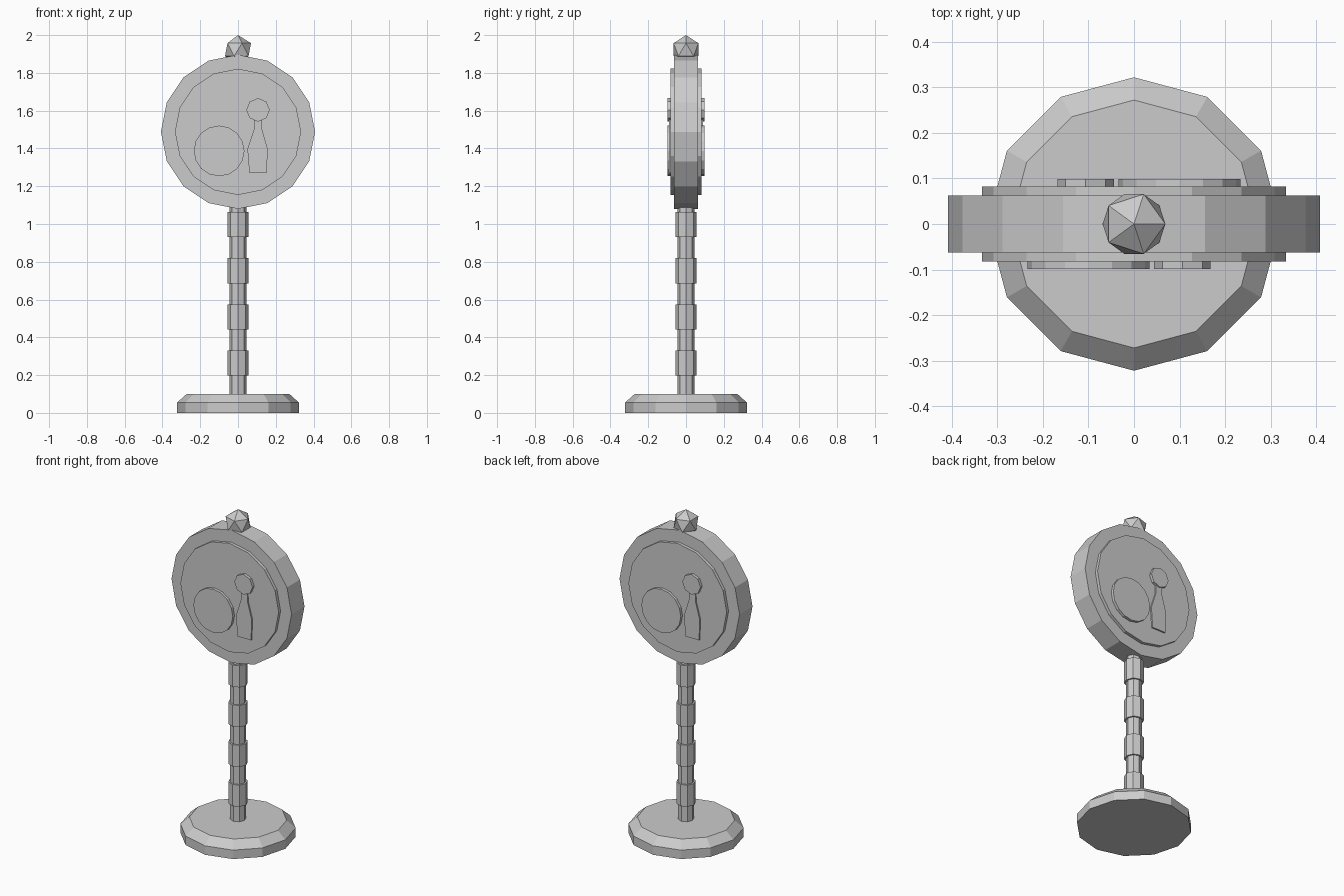
import bpy, bmesh, math

if "Cube" in bpy.data.objects:
    bpy.data.objects.remove(bpy.data.objects["Cube"])

grey = bpy.data.materials.new("plain grey")
grey.diffuse_color = (0.6, 0.6, 0.6, 1)
grey.use_nodes = True
grey.node_tree.nodes["Principled BSDF"].inputs["Base Color"].default_value = grey.diffuse_color


def finish(name, bm):
    bmesh.ops.recalc_face_normals(bm, faces=bm.faces)
    me = bpy.data.meshes.new(name)
    bm.to_mesh(me)
    bm.free()
    me.materials.append(grey)
    ob = bpy.data.objects.new(name, me)
    bpy.context.collection.objects.link(ob)
    return ob


def lathe(name, sides, profile):
    """Closed stack of polygon rings (radius, z) around the z axis."""
    bm = bmesh.new()
    rings = []
    for r, z in profile:
        rings.append([bm.verts.new((r * math.cos(2 * math.pi * i / sides),
                                    r * math.sin(2 * math.pi * i / sides), z))
                      for i in range(sides)])
    bm.faces.new(rings[0])
    bm.faces.new(rings[-1])
    for a, b in zip(rings, rings[1:]):
        for i in range(sides):
            j = (i + 1) % sides
            bm.faces.new((a[i], a[j], b[j], b[i]))
    return finish(name, bm)


def plate(name, outline, y0, y1, side=1):
    """Extrude an (x, z) outline in y; side -1 turns it half round to the back."""
    bm = bmesh.new()
    front = [bm.verts.new((side * x, side * y0, z)) for x, z in outline]
    back = [bm.verts.new((side * x, side * y1, z)) for x, z in outline]
    bm.faces.new(front)
    bm.faces.new(back)
    n = len(outline)
    for i in range(n):
        j = (i + 1) % n
        bm.faces.new((front[i], front[j], back[j], back[i]))
    return finish(name, bm)


def ngon(x, z, r, sides):
    return [(x + r * math.cos(2 * math.pi * i / sides),
             z + r * math.sin(2 * math.pi * i / sides)) for i in range(sides)]


# foot and pole
lathe("base", 12, [(0.322, 0), (0.322, 0.055), (0.272, 0.1)])
lathe("pole", 8, [(0.045, 0.08), (0.045, 1.12)])
for i in range(4):
    z = 0.197 + i * 0.2445
    lathe(f"pole_collar_{i + 1}", 8, [(0.055, z), (0.055, z + 0.133)])

# round sign
plate("sign_disc", ngon(0, 1.488, 0.408, 16), -0.063, 0.063)
plate("sign_face", ngon(0, 1.488, 0.334, 16), -0.082, 0.082)

# emblem on both faces
pin = [(0.06, 1.27), (0.152, 1.27), (0.157, 1.397), (0.128, 1.50), (0.126, 1.56),
       (0.086, 1.56), (0.084, 1.50), (0.05, 1.397)]
for label, side in (("front", 1), ("back", -1)):
    plate(f"{label}_round_emblem", ngon(-0.1, 1.387, 0.134, 16), -0.099, -0.07, side)
    plate(f"{label}_pin_body", pin, -0.091, -0.07, side)
    plate(f"{label}_pin_head", ngon(0.106, 1.604, 0.062, 8), -0.099, -0.07, side)

# faceted finial
bm = bmesh.new()
bmesh.ops.create_icosphere(bm, subdivisions=1, radius=0.077)
bmesh.ops.translate(bm, verts=bm.verts, vec=(0, 0, 1.923))
finish("finial", bm)
